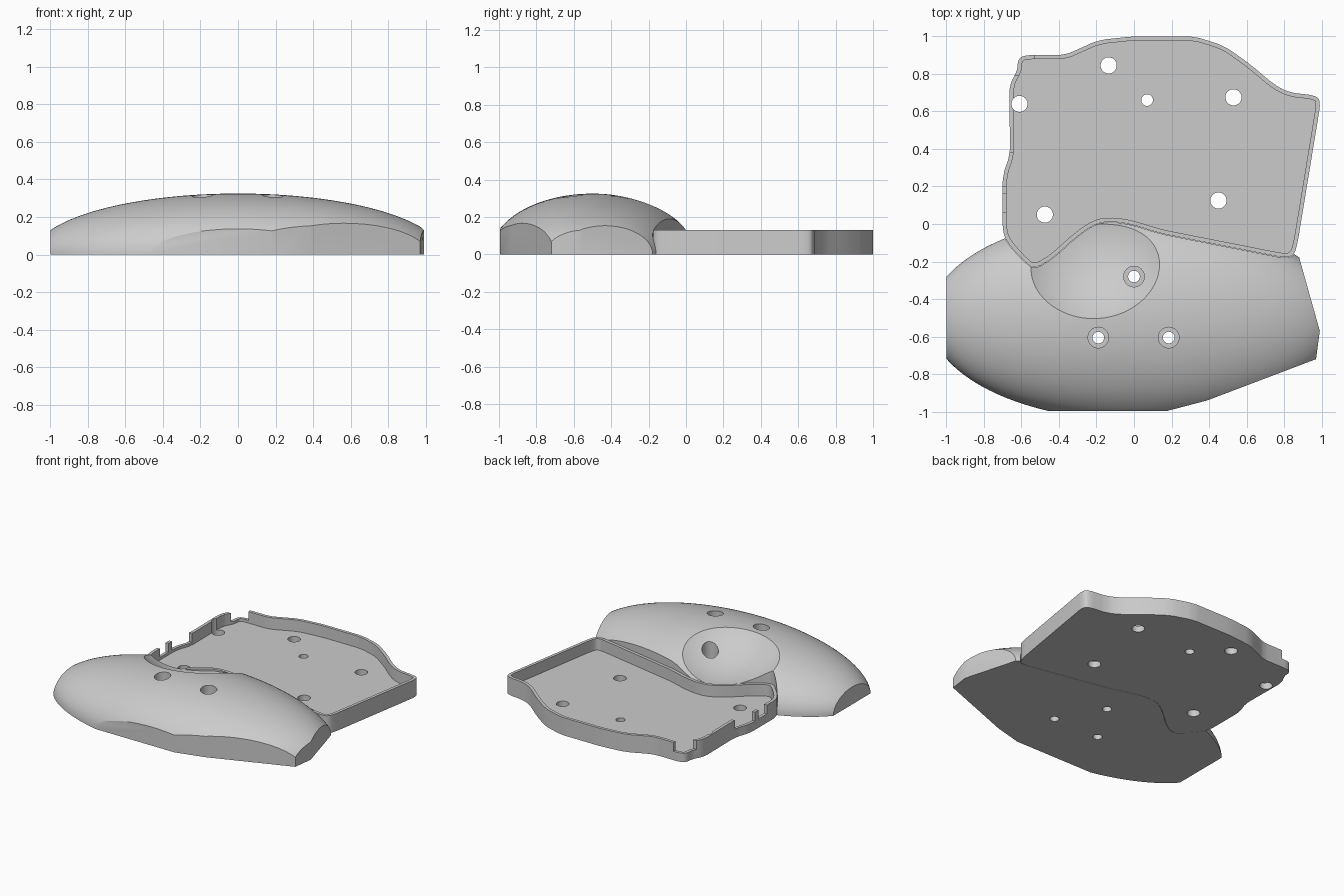
import bpy, bmesh, math
from mathutils import Vector

if "Cube" in bpy.data.objects:
    bpy.data.objects.remove(bpy.data.objects["Cube"], do_unlink=True)

grey = bpy.data.materials.new("plain_grey")
grey.use_nodes = True
colour = (0.6, 0.6, 0.6, 1)
grey.diffuse_color = colour
grey.node_tree.nodes["Principled BSDF"].inputs["Base Color"].default_value = colour


def make_object(name, bm):
    bmesh.ops.recalc_face_normals(bm, faces=bm.faces[:])
    mesh = bpy.data.meshes.new(name)
    bm.to_mesh(mesh)
    bm.free()
    mesh.materials.append(grey)
    ob = bpy.data.objects.new(name, mesh)
    bpy.context.collection.objects.link(ob)
    return ob


def prism(name, outline, low, high):
    # closed solid from a counter-clockwise outline
    bm = bmesh.new()
    bottom = [bm.verts.new((p[0], p[1], low)) for p in outline]
    top = [bm.verts.new((p[0], p[1], high)) for p in outline]
    bm.faces.new(bottom[::-1])
    bm.faces.new(top)
    for i in range(len(outline)):
        bm.faces.new((bottom[i - 1], bottom[i], top[i], top[i - 1]))
    return make_object(name, bm)


def cylinder(x, y, radius, low, high):
    turns = [math.tau * i / 40 for i in range(40)]
    ring = [(x + radius * math.cos(a), y + radius * math.sin(a)) for a in turns]
    return prism("drill", ring, low, high)


def box(x0, x1, y0, y1, z0, z1):
    return prism("notch", [(x0, y0), (x1, y0), (x1, y1), (x0, y1)], z0, z1)


def ball(name, centre, size, segments=128):
    bm = bmesh.new()
    bmesh.ops.create_uvsphere(bm, u_segments=segments, v_segments=segments // 2, radius=1)
    bmesh.ops.scale(bm, verts=bm.verts[:], vec=size)
    bmesh.ops.translate(bm, verts=bm.verts[:], vec=centre)
    return make_object(name, bm)


def combine(ob, cutter, operation="DIFFERENCE"):
    mod = ob.modifiers.new("cut", "BOOLEAN")
    mod.operation, mod.solver, mod.object = operation, "EXACT", cutter
    bpy.context.view_layer.objects.active = ob
    bpy.ops.object.modifier_apply(modifier=mod.name)
    bpy.data.objects.remove(cutter, do_unlink=True)


def cut_corners(points, limit):
    result = []
    for i, p in enumerate(points):
        for q in (points[i - 1], points[(i + 1) % len(points)]):
            edge = q - p
            result.append(p + edge.normalized() * min(limit, edge.length * 0.25))
    return result


def rounded(points):
    return cut_corners(cut_corners(points, .03), .01)


def inset(points, distance):
    # moves every edge of a counter-clockwise outline inwards, with mitred corners
    result = []
    for i, p in enumerate(points):
        a = (p - points[i - 1]).normalized()
        b = (points[(i + 1) % len(points)] - p).normalized()
        side = Vector((-a.y, a.x))
        normal = (side + Vector((-b.y, b.x))).normalized()
        result.append(p + normal * distance / normal.dot(side))
    return result


def finish(ob, angle):
    bpy.ops.object.select_all(action="DESELECT")
    ob.select_set(True)
    bpy.context.view_layer.objects.active = ob
    bpy.ops.object.shade_smooth_by_angle(angle=math.radians(angle))


# Tray outline, counter-clockwise from the front left dip
outline = [Vector(p) for p in (
    (-.53, -.24), (-.43, -.18), (-.31, -.07), (-.21, 0), (-.13, .015), (-.02, 0),
    (.14, -.05), (.8, -.18), (.85, -.17), (.87, -.11), (.995, .65), (.97, .685),
    (.83, .7), (.75, .74), (.62, .85), (.48, .95), (.32, 1), (0, 1),
    (-.19, .98), (-.3, .93), (-.37, .9), (-.59, .9), (-.62, .87), (-.62, .82),
    (-.665, .74), (-.66, .37), (-.7, .26), (-.7, -.04), (-.675, -.1), (-.585, -.2))]

# Tray: floor with a thin raised wall
tray = prism("tray", rounded(outline), 0, .13)
combine(tray, prism("hollow", rounded(inset(outline, .022)), .045, .3))

# Connector notches in the wall
for x0, x1, y0, y1 in ((-.75, -.53, .79, .95), (-.75, -.62, .2, .38), (-.75, -.65, .06, .16)):
    combine(tray, box(x0, x1, y0, y1, .065, .4))

# Screw holes in the tray floor
for x, y, radius in ((-.61, .64, .043), (-.135, .845, .043), (.07, .66, .031),
                     (.53, .675, .043), (.45, .125, .043), (-.475, .05, .043)):
    combine(tray, cylinder(x, y, radius, -.1, .5))
finish(tray, 30)

# Palm rest: ellipsoid trimmed to a faceted footprint
rest = ball("palm_rest", (0, -.5, 0), (1.09, .546, .325))
footprint = [(-1, -.995), (.18, -.995), (.39, -.94), (.97, -.72), (.99, -.57), (.83, 0), (.7, .2), (-1, .2)]
combine(rest, prism("footprint", footprint, 0, 1), "INTERSECT")

# Shallow thumb scoop, then clearance for the tray
combine(rest, ball("scoop", (-.24, -.05, .725), (.61, .61, .61)))
combine(rest, prism("tray_clearance", rounded(inset(outline, -.002)), -.2, 1))

# Counterbored screw holes in the palm rest
for x, y in ((0, -.28), (-.19, -.605), (.185, -.605)):
    combine(rest, cylinder(x, y, .055, .1, 1))
    combine(rest, cylinder(x, y, .031, -.2, 1))
finish(rest, 25)
